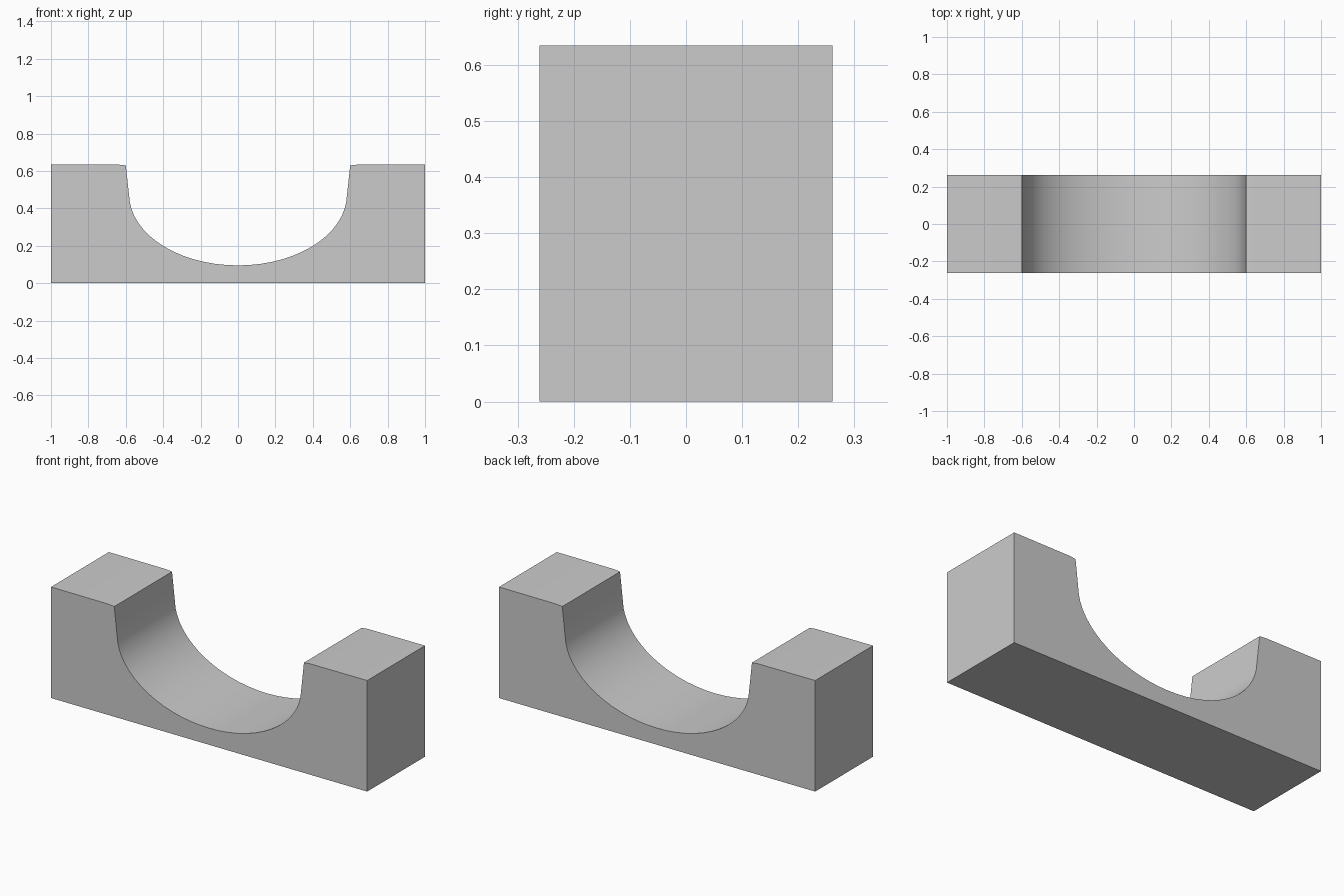
import bpy, bmesh
from math import sin, cos, radians

if "Cube" in bpy.data.objects:
    bpy.data.objects.remove(bpy.data.objects["Cube"])

HALF_DEPTH = 0.261

# Half profile of the saddle: elliptical trough, then a steep wall up to the flat top
half = [(0.582 * sin(radians(a)), 0.475 - 0.38 * cos(radians(a))) for a in range(0, 80, 6)]
half += [(0.578, 0.43), (0.6, 0.63), (0.64, 0.634), (1.0, 0.635), (1.0, 0.0)]
profile = half + [(-x, z) for x, z in reversed(half[1:])]

# Extrude the profile along y
bm = bmesh.new()
face = bm.faces.new([bm.verts.new((x, -HALF_DEPTH, z)) for x, z in profile])
ext = bmesh.ops.extrude_face_region(bm, geom=[face])
verts = [g for g in ext["geom"] if isinstance(g, bmesh.types.BMVert)]
bmesh.ops.translate(bm, verts=verts, vec=(0, 2 * HALF_DEPTH, 0))
bmesh.ops.recalc_face_normals(bm, faces=bm.faces)

mesh = bpy.data.meshes.new("saddle_block")
bm.to_mesh(mesh)
bm.free()
block = bpy.data.objects.new("saddle_block", mesh)
bpy.context.collection.objects.link(block)

# Smooth trough, sharp block edges
bpy.context.view_layer.objects.active = block
block.select_set(True)
bpy.ops.object.shade_smooth_by_angle(angle=radians(30))
